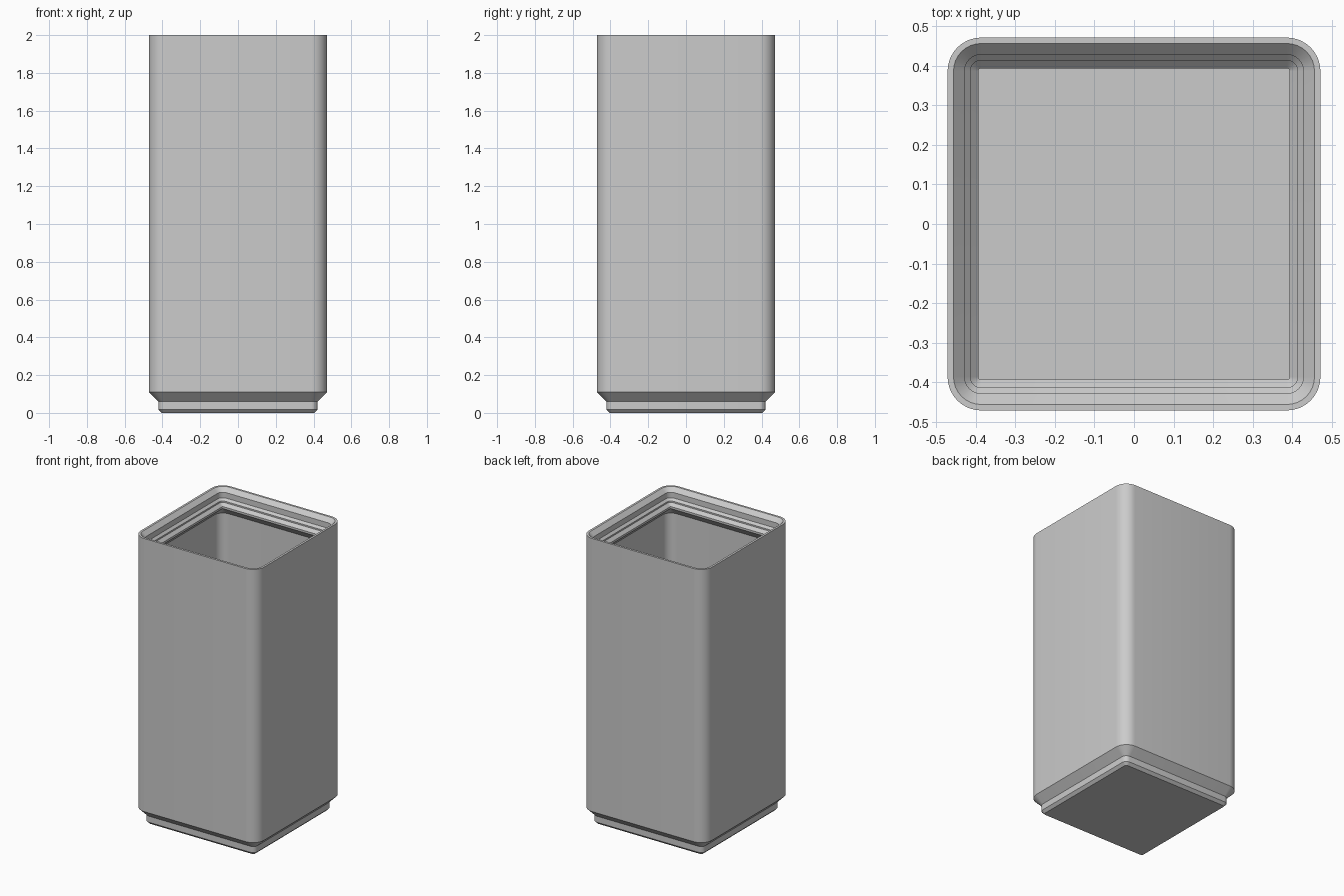
import bpy, bmesh, math

cube = bpy.data.objects.get("Cube")
if cube:
    bpy.data.objects.remove(cube, do_unlink=True)

grey = bpy.data.materials.new("plain grey")
grey.use_nodes = True
colour = (0.6, 0.6, 0.6, 1)
grey.diffuse_color = colour
grey.node_tree.nodes["Principled BSDF"].inputs["Base Color"].default_value = colour

CORE = 0.387    # corner arc centres, shared by every ring
STEPS = 8       # segments per rounded corner


def ring(bm, half, z, radius=None):
    """Rounded square loop of vertices."""
    r = half - CORE if radius is None else radius
    c = half - r
    verts = []
    for sx, sy, start in ((1, 1, 0), (-1, 1, 90), (-1, -1, 180), (1, -1, 270)):
        for i in range(STEPS + 1):
            a = math.radians(start + 90 * i / STEPS)
            verts.append(bm.verts.new((sx * c + r * math.cos(a), sy * c + r * math.sin(a), z)))
    return verts


# Half width and height, from the foot, up the outside and down the inside
profile = [
    (0.403, 0), (0.421, 0.018), (0.421, 0.06), (0.472, 0.111),   # stepped foot
    (0.472, 2), (0.457, 2),                                      # outer wall and rim
    (0.429, 1.972), (0.429, 1.934), (0.414, 1.919),              # stacking lip
    (0.414, 1.909), (0.399, 1.894), (0.394, 1.889),
    (0.394, 1.875), (0.45, 1.819), (0.45, 0.16),                 # underside and inner wall
]

bm = bmesh.new()
rings = [ring(bm, h, z) for h, z in profile]
for low, high in zip(rings, rings[1:]):
    n = len(low)
    for i in range(n):
        j = (i + 1) % n
        bm.faces.new((low[i], low[j], high[j], high[i]))
bm.faces.new(reversed(rings[0]))    # base
bm.faces.new(rings[-1])             # inside floor

mesh = bpy.data.meshes.new("stacking_bin")
bm.to_mesh(mesh)
bm.free()
mesh.materials.append(grey)
bin_object = bpy.data.objects.new("stacking_bin", mesh)
bpy.context.collection.objects.link(bin_object)

bpy.ops.object.select_all(action="DESELECT")
bin_object.select_set(True)
bpy.context.view_layer.objects.active = bin_object
bpy.ops.object.shade_smooth_by_angle(angle=math.radians(30))
